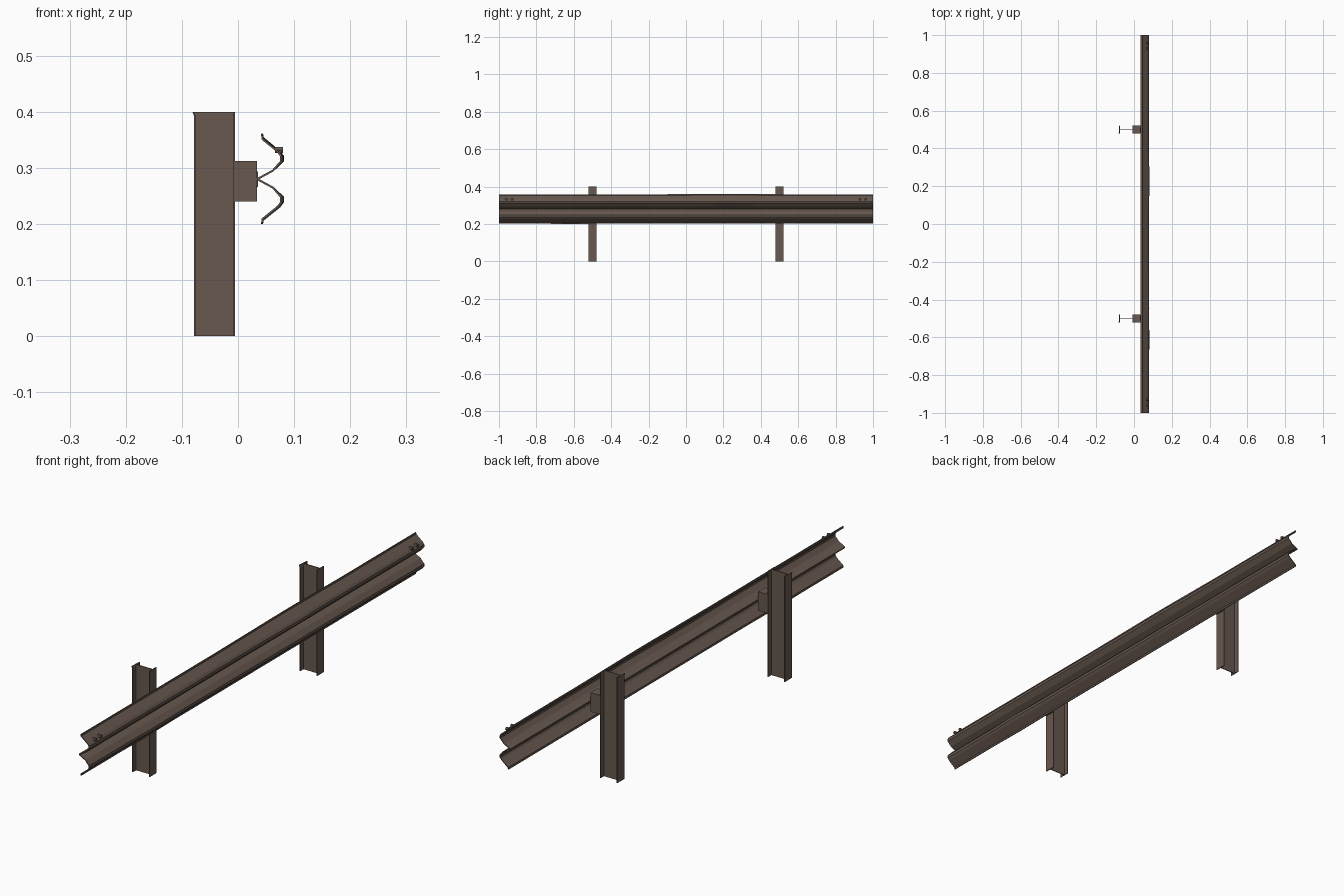
import bpy, bmesh, math
from mathutils import Matrix

if "Cube" in bpy.data.objects:
    bpy.data.objects.remove(bpy.data.objects["Cube"])

steel = bpy.data.materials.new("weathered brown steel")
steel.diffuse_color = (0.135, 0.098, 0.078, 1)
steel.use_nodes = True
steel.node_tree.nodes["Principled BSDF"].inputs["Base Color"].default_value = steel.diffuse_color


def finish(name, bm):
    bmesh.ops.recalc_face_normals(bm, faces=bm.faces)
    me = bpy.data.meshes.new(name)
    bm.to_mesh(me)
    bm.free()
    me.materials.append(steel)
    ob = bpy.data.objects.new(name, me)
    bpy.context.collection.objects.link(ob)
    return ob


def box(name, x0, x1, y0, y1, z0, z1):
    bm = bmesh.new()
    bmesh.ops.create_cube(bm, size=1)
    for v in bm.verts:
        v.co.x = x1 if v.co.x > 0 else x0
        v.co.y = y1 if v.co.y > 0 else y0
        v.co.z = z1 if v.co.z > 0 else z0
    return finish(name, bm)


# I-beam post with a slightly bent lip on top of the back flange
def post(name, y):
    b, f, t, w, h = -0.078, -0.005, 0.003, 0.0015, 0.021
    half = [(b, h), (b + t, h), (b + t, w), (f - t, w), (f - t, h), (f, h)]
    prof = half + [(x, -d) for x, d in reversed(half)]
    bm = bmesh.new()
    rings = []
    for z in (0, 0.391, 0.4):
        rings.append([bm.verts.new((x - (0.003 if z == 0.4 and x < -0.07 and d < 0 else 0), y + d, z))
                      for x, d in prof])
    n = len(prof)
    for r0, r1 in zip(rings, rings[1:]):
        for i in range(n):
            j = (i + 1) % n
            bm.faces.new((r0[i], r0[j], r1[j], r1[i]))
    bm.faces.new(rings[0])
    bm.faces.new(rings[-1])
    finish(name, bm)


# Double-ridged rail, with shallow dents along its length
upper = [(0.043, 0.358), (0.044, 0.351), (0.071, 0.329), (0.077, 0.321),
         (0.077, 0.312), (0.062, 0.295), (0.036, 0.281)]
section = upper + [(x, 0.56 - z) for x, z in reversed(upper)]
# y, upper ridge push, lower ridge push, top edge lift, bottom edge drop
stations = [(-1, 0, 0, 0, 0), (-0.75, 0, 0, 0, 0), (-0.62, 0, 0.003, 0, 0.002),
            (-0.45, 0.002, 0, 0, 0), (-0.2, 0, 0, 0, 0), (0.05, 0, 0, 0.002, 0),
            (0.15, 0.002, 0, 0.003, 0), (0.27, 0.003, 0.001, 0.003, 0),
            (0.37, 0, 0, 0.002, 0), (0.55, 0, 0, 0, 0), (1, 0, 0, 0, 0)]
bm = bmesh.new()
rings = []
for y, up, low, lift, drop in stations:
    ring = []
    for x, z in section:
        dx = (up if z > 0.28 else low) if x > 0.065 else 0
        dz = lift if z > 0.345 else -drop if z < 0.215 else 0
        ring.append(bm.verts.new((x + dx, y, z + dz)))
    rings.append(ring)
for a, b in zip(rings, rings[1:]):
    for i in range(len(section) - 1):
        bm.faces.new((a[i], a[i + 1], b[i + 1], b[i]))
rail = finish("guard_rail", bm)
thick = rail.modifiers.new("sheet thickness", 'SOLIDIFY')
thick.thickness = 0.0035
thick.offset = 0
thick.use_even_offset = True

# Posts, spacer blocks and the plates holding the rail
for side, y in (("near", -0.5), ("far", 0.5)):
    post(side + "_post", y)
    box(side + "_spacer_block", -0.0055, 0.034, y - 0.021, y + 0.021, 0.24, 0.312)
    box(side + "_mount_plate", 0.033, 0.036, y - 0.012, y + 0.012, 0.266, 0.294)

# Pairs of bolt heads near the rail ends
for i, y in enumerate((-0.96, -0.93, 0.93, 0.96)):
    bm = bmesh.new()
    bmesh.ops.create_cone(bm, cap_ends=True, segments=6, radius1=0.006, radius2=0.006, depth=0.014,
                          matrix=Matrix.Translation((0.073, y, 0.332)) @ Matrix.Rotation(math.pi / 2, 4, 'Y'))
    finish("rail_bolt_%d" % (i + 1), bm)
